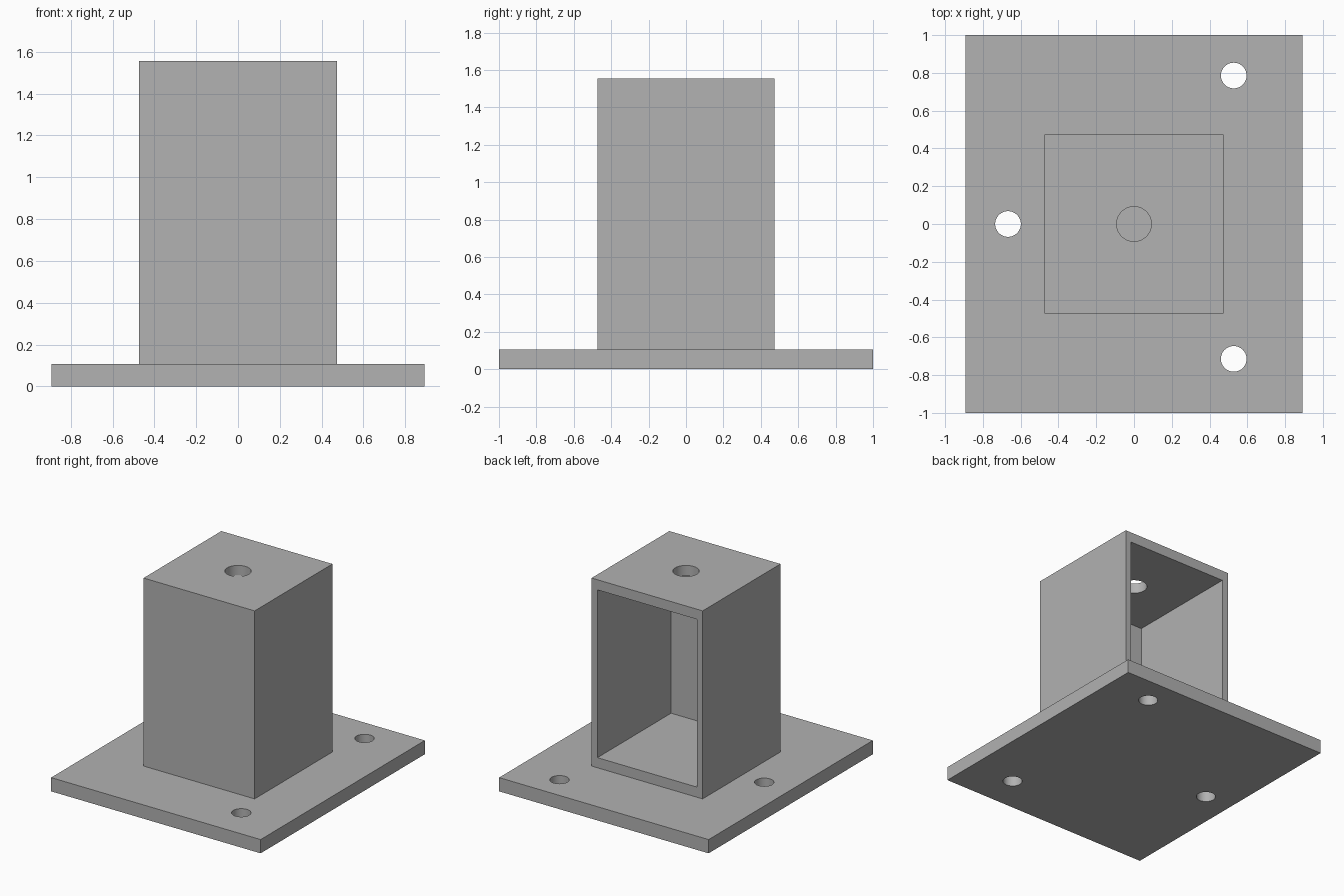
import bpy

if "Cube" in bpy.data.objects:
    bpy.data.objects.remove(bpy.data.objects["Cube"], do_unlink=True)

# Overall dimensions
PLATE_X, PLATE_Y, PLATE_T = 1.786, 2.0, 0.106
POST_W, POST_TOP = 0.947, 1.555
SIDE_WALL, CAP = 0.05, 0.078

gray = bpy.data.materials.new("plain_gray")
gray.use_nodes = True
color = (0.445, 0.445, 0.445, 1)
gray.diffuse_color = color
gray.node_tree.nodes["Principled BSDF"].inputs["Base Color"].default_value = color


def box(name, low, high):
    center = [(a + b) / 2 for a, b in zip(low, high)]
    bpy.ops.mesh.primitive_cube_add(size=1, location=center)
    ob = bpy.context.object
    ob.name = name
    ob.scale = [b - a for a, b in zip(low, high)]
    bpy.ops.object.transform_apply(location=True, rotation=False, scale=True)
    ob.data.materials.append(gray)
    return ob


def drill(name, x, y, z, radius):
    bpy.ops.mesh.primitive_cylinder_add(vertices=48, radius=radius, depth=0.4,
                                        location=(x, y, z))
    ob = bpy.context.object
    ob.name = name
    ob.data.materials.append(gray)
    return ob


def cut(target, cutter):
    bpy.ops.object.select_all(action="DESELECT")
    target.select_set(True)
    bpy.context.view_layer.objects.active = target
    mod = target.modifiers.new("cut", "BOOLEAN")
    mod.operation = "DIFFERENCE"
    mod.solver = "EXACT"
    mod.object = cutter
    bpy.ops.object.modifier_apply(modifier=mod.name)
    bpy.data.objects.remove(cutter, do_unlink=True)


# Base plate with three mounting holes
plate = box("base_plate", (-PLATE_X / 2, -PLATE_Y / 2, 0),
            (PLATE_X / 2, PLATE_Y / 2, PLATE_T))
for x, y in ((-0.667, 0), (0.528, 0.786), (0.528, -0.714)):
    cut(plate, drill("mounting_hole", x, y, PLATE_T / 2, 0.068))

# Hollow post, open at the back, with a hole through its cap
h = POST_W / 2
post = box("hollow_post", (-h, -h, PLATE_T), (h, h, POST_TOP))
cut(post, box("cavity", (SIDE_WALL - h, SIDE_WALL - h, PLATE_T + CAP),
              (h - SIDE_WALL, h + 0.2, POST_TOP - CAP)))
cut(post, drill("cap_hole", 0, 0, POST_TOP, 0.092))

# Smooth hole walls, sharp edges elsewhere
for ob in (plate, post):
    bpy.ops.object.select_all(action="DESELECT")
    ob.select_set(True)
    bpy.context.view_layer.objects.active = ob
    bpy.ops.object.shade_smooth_by_angle()
